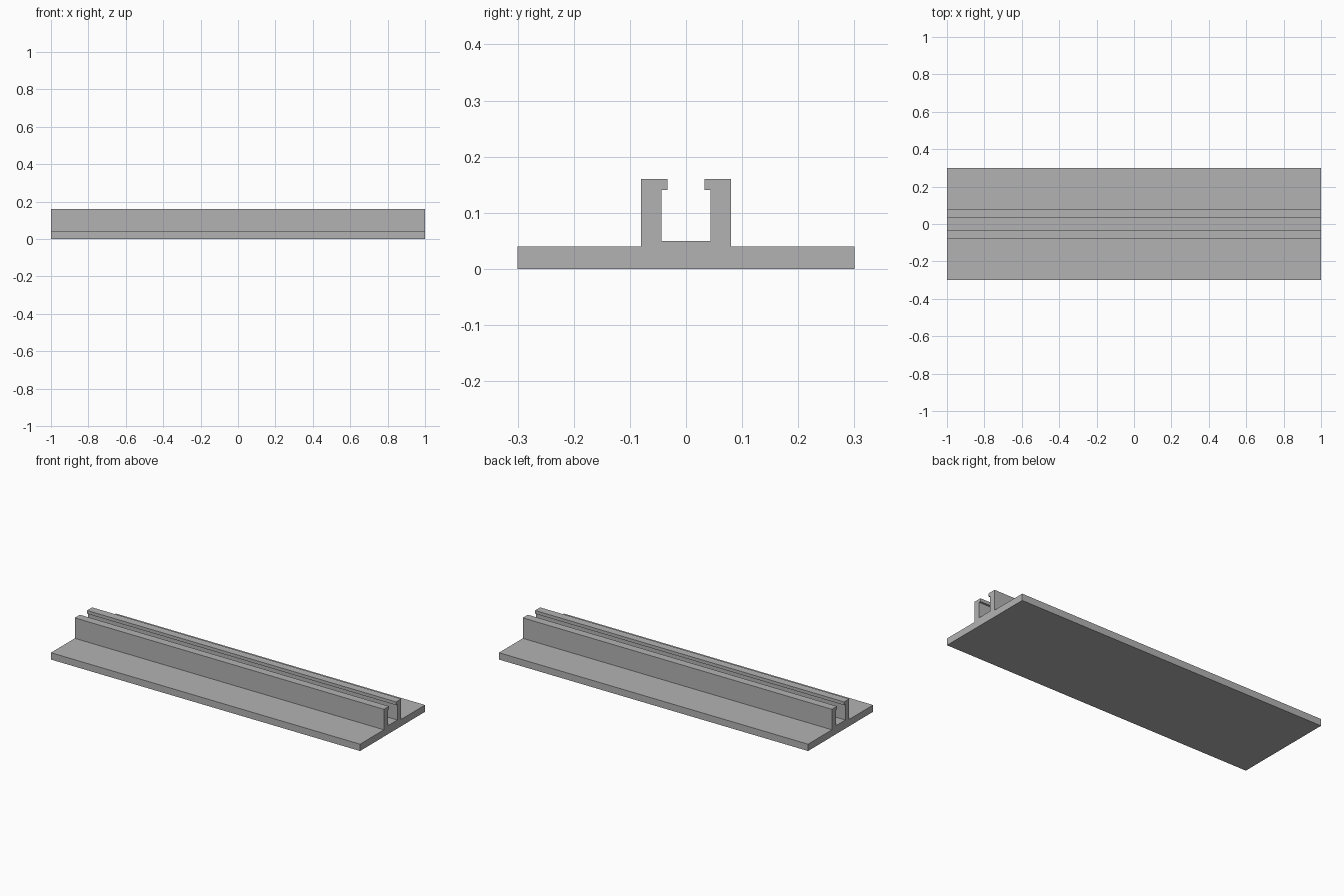
import bpy
import bmesh

cube = bpy.data.objects.get("Cube")
if cube:
    bpy.data.objects.remove(cube, do_unlink=True)

# Single plain grey finish
grey = bpy.data.materials.new("plain grey")
grey.use_nodes = True
colour = (0.45, 0.45, 0.45, 1)
grey.diffuse_color = colour
grey.node_tree.nodes["Principled BSDF"].inputs["Base Color"].default_value = colour

LENGTH = 2.0

# Half of the cross-section (y, z): flange, wall, inward lip, channel floor
half = [(0.3, 0), (0.3, 0.04), (0.08, 0.04), (0.08, 0.16),
        (0.033, 0.16), (0.033, 0.141), (0.044, 0.141), (0.044, 0.05)]
profile = half + [(-y, z) for y, z in reversed(half)]

# Extrude the mirrored section along x
bm = bmesh.new()
section = bm.faces.new([bm.verts.new((-LENGTH / 2, y, z)) for y, z in profile])
result = bmesh.ops.extrude_face_region(bm, geom=[section], use_keep_orig=True)
moved = [v for v in result["geom"] if isinstance(v, bmesh.types.BMVert)]
bmesh.ops.translate(bm, verts=moved, vec=(LENGTH, 0, 0))
bmesh.ops.recalc_face_normals(bm, faces=bm.faces)

mesh = bpy.data.meshes.new("slotted_rail")
bm.to_mesh(mesh)
bm.free()
mesh.materials.append(grey)
rail = bpy.data.objects.new("slotted_rail", mesh)
bpy.context.collection.objects.link(rail)
